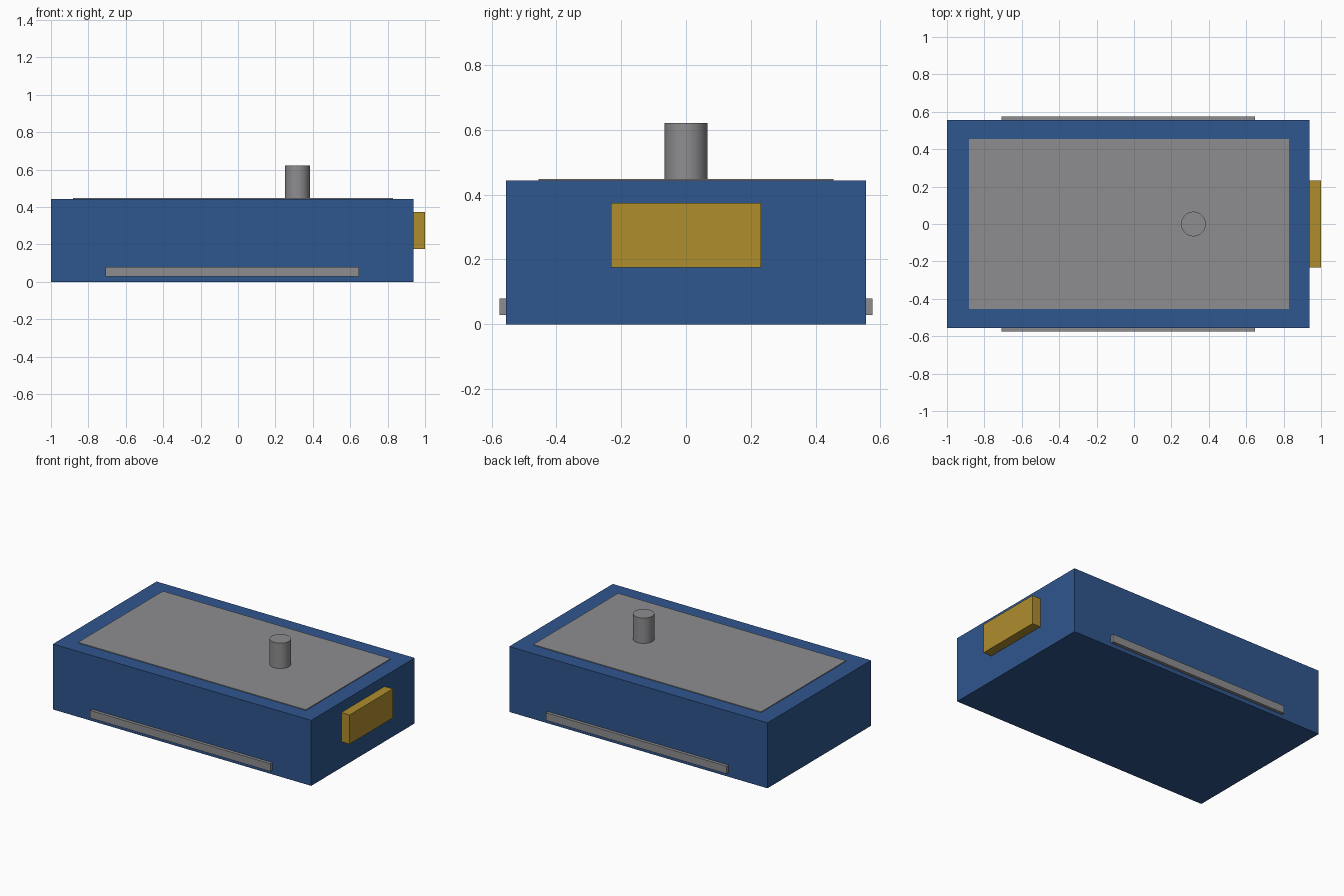
import bpy

if "Cube" in bpy.data.objects:
    bpy.data.objects.remove(bpy.data.objects["Cube"])


def material(name, rgb):
    m = bpy.data.materials.new(name)
    m.diffuse_color = (*rgb, 1.0)
    m.use_nodes = True
    m.node_tree.nodes["Principled BSDF"].inputs["Base Color"].default_value = m.diffuse_color
    return m


blue = material("blue", (0.028, 0.092, 0.27))
grey = material("grey", (0.27, 0.27, 0.28))
yellow = material("mustard yellow", (0.43, 0.27, 0.027))


def box(name, x, y, z, mat):
    """Box from (min, max) ranges on each axis."""
    bpy.ops.mesh.primitive_cube_add(size=1)
    ob = bpy.context.object
    ob.name = name
    for v in ob.data.vertices:
        v.co = [(r[0] + r[1]) / 2 + c * (r[1] - r[0]) for r, c in zip((x, y, z), v.co)]
    ob.data.materials.append(mat)
    return ob


# Main case
box("case", (-1.0, 0.938), (-0.555, 0.555), (0.0, 0.444), blue)

# Thin panel on top
box("top_panel", (-0.882, 0.828), (-0.455, 0.455), (0.442, 0.449), grey)

# Block on the right end
box("end_block", (0.93, 1.0), (-0.232, 0.232), (0.176, 0.374), yellow)

# Rails low on both long sides
for side, name in ((-1, "front_rail"), (1, "back_rail")):
    y = sorted((side * 0.55, side * 0.576))
    box(name, (-0.708, 0.648), y, (0.028, 0.08), grey)

# Round post on top
bpy.ops.mesh.primitive_cylinder_add(vertices=48, radius=0.066, depth=0.18,
                                    location=(0.318, 0, 0.531))
post = bpy.context.object
post.name = "top_post"
post.data.materials.append(grey)
bpy.ops.object.shade_smooth_by_angle()
